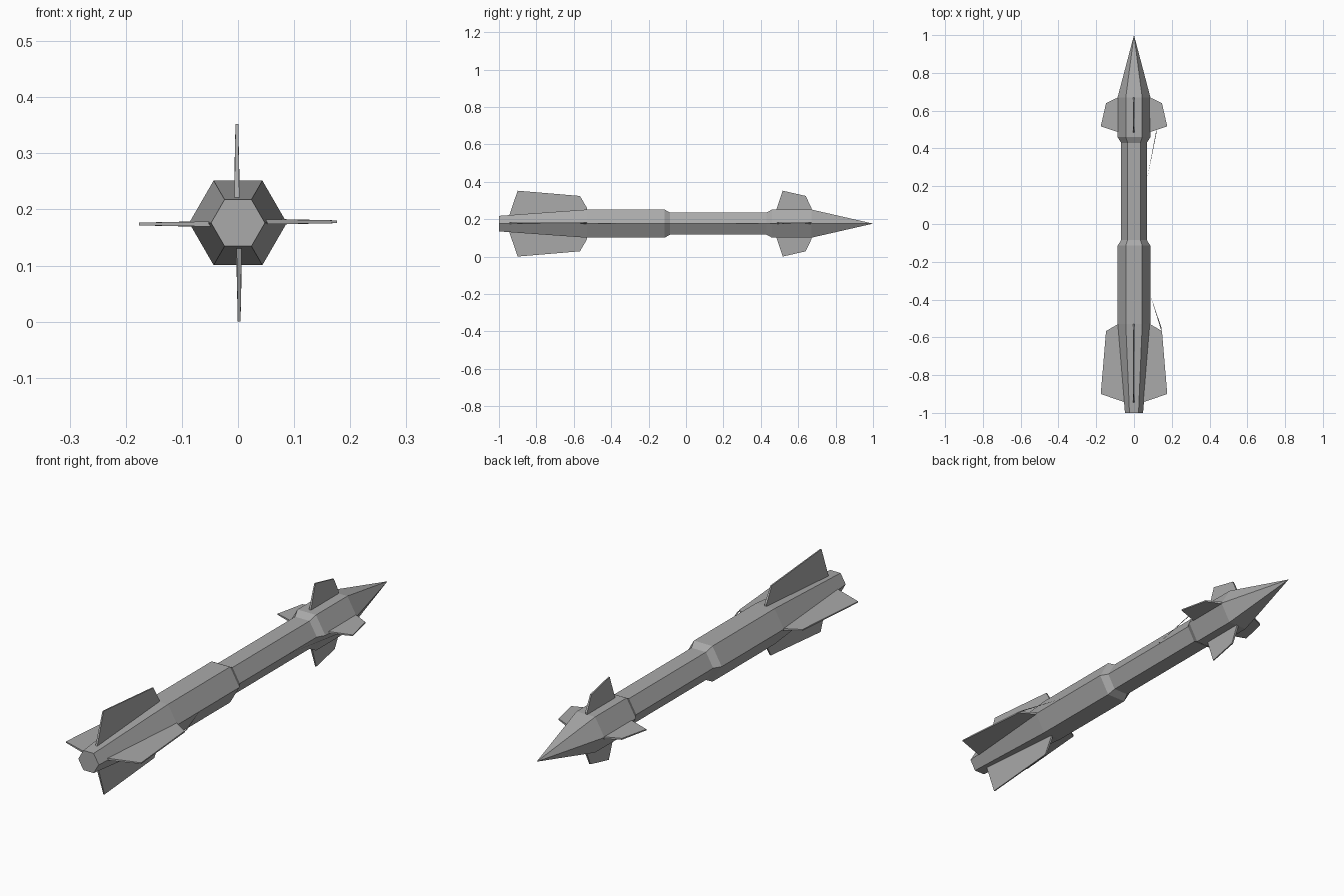
import bpy, bmesh, math
from mathutils import Matrix, Vector

if "Cube" in bpy.data.objects:
    bpy.data.objects.remove(bpy.data.objects["Cube"])

CZ = 0.176  # height of the body axis

grey = bpy.data.materials.new("body grey")
grey.diffuse_color = (0.40, 0.40, 0.40, 1)
grey.use_nodes = True
grey.node_tree.nodes["Principled BSDF"].inputs["Base Color"].default_value = grey.diffuse_color


def finish(bm, name):
    bmesh.ops.recalc_face_normals(bm, faces=bm.faces)
    me = bpy.data.meshes.new(name)
    bm.to_mesh(me)
    bm.free()
    me.materials.append(grey)
    ob = bpy.data.objects.new(name, me)
    ob.location.z = CZ
    bpy.context.collection.objects.link(ob)
    return ob


# Hexagonal body: rings of (y, radius), closing in a pointed nose
def build_body():
    profile = [(-1.0, 0.048), (-0.53, 0.087), (-0.115, 0.087), (-0.085, 0.068),
               (0.43, 0.068), (0.46, 0.087), (0.67, 0.087)]
    bm = bmesh.new()
    rings = []
    for y, r in profile:
        rings.append([bm.verts.new((r * math.cos(k * math.pi / 3), y,
                                    r * math.sin(k * math.pi / 3))) for k in range(6)])
    for a, b in zip(rings, rings[1:]):
        for k in range(6):
            n = (k + 1) % 6
            bm.faces.new((a[k], a[n], b[n], b[k]))
    tip = bm.verts.new((0, 1.0, 0))
    for k in range(6):
        bm.faces.new((rings[-1][k], rings[-1][(k + 1) % 6], tip))
    bm.faces.new(rings[0])
    finish(bm, "body")


# Fin: outline of (y, distance from axis, half thickness), turned about the axis
def build_fin(name, outline, angle):
    bm = bmesh.new()
    sides = [[bm.verts.new((s * t - 0.002, y, r)) for y, r, t in outline] for s in (-1, 1)]
    bm.faces.new(sides[0])
    bm.faces.new(sides[1][::-1])
    n = len(outline)
    for i in range(n):
        j = (i + 1) % n
        bm.faces.new((sides[0][i], sides[0][j], sides[1][j], sides[1][i]))
    bmesh.ops.transform(bm, matrix=Matrix.Rotation(angle, 4, 'Y'), verts=bm.verts)
    finish(bm, name)


# Thin brace running from a right-hand fin to the body side
def build_brace(name, start, end, width):
    bm = bmesh.new()
    a, b = Vector(start), Vector(end)
    base = [bm.verts.new(a + Vector(d)) for d in
            ((0, width, 0), (0, -width, 0), (0, 0, 0.002))]
    tip = bm.verts.new(b)
    bm.faces.new(base)
    for i in range(3):
        bm.faces.new((base[i], base[(i + 1) % 3], tip))
    finish(bm, name)


TAIL = [(-0.53, 0.06, 0.0045), (-0.53, 0.085, 0.0045), (-0.567, 0.148, 0.003),
        (-0.90, 0.176, 0.0025), (-0.945, 0.045, 0.0045), (-0.92, 0.03, 0.0045)]
NOSE = [(0.67, 0.06, 0.0045), (0.67, 0.085, 0.0045), (0.64, 0.148, 0.003),
        (0.517, 0.176, 0.0025), (0.485, 0.08, 0.0045), (0.485, 0.06, 0.0045)]

build_body()
for i, side in enumerate(("top", "right", "bottom", "left")):
    build_fin("tail_fin_" + side, TAIL, i * math.pi / 2)
    build_fin("nose_fin_" + side, NOSE, i * math.pi / 2)
build_brace("tail_brace", (0.146, -0.56, 0.002), (0.084, -0.37, 0.002), 0.010)
build_brace("nose_brace", (0.120, 0.497, 0.002), (0.066, 0.22, 0.002), 0.010)
